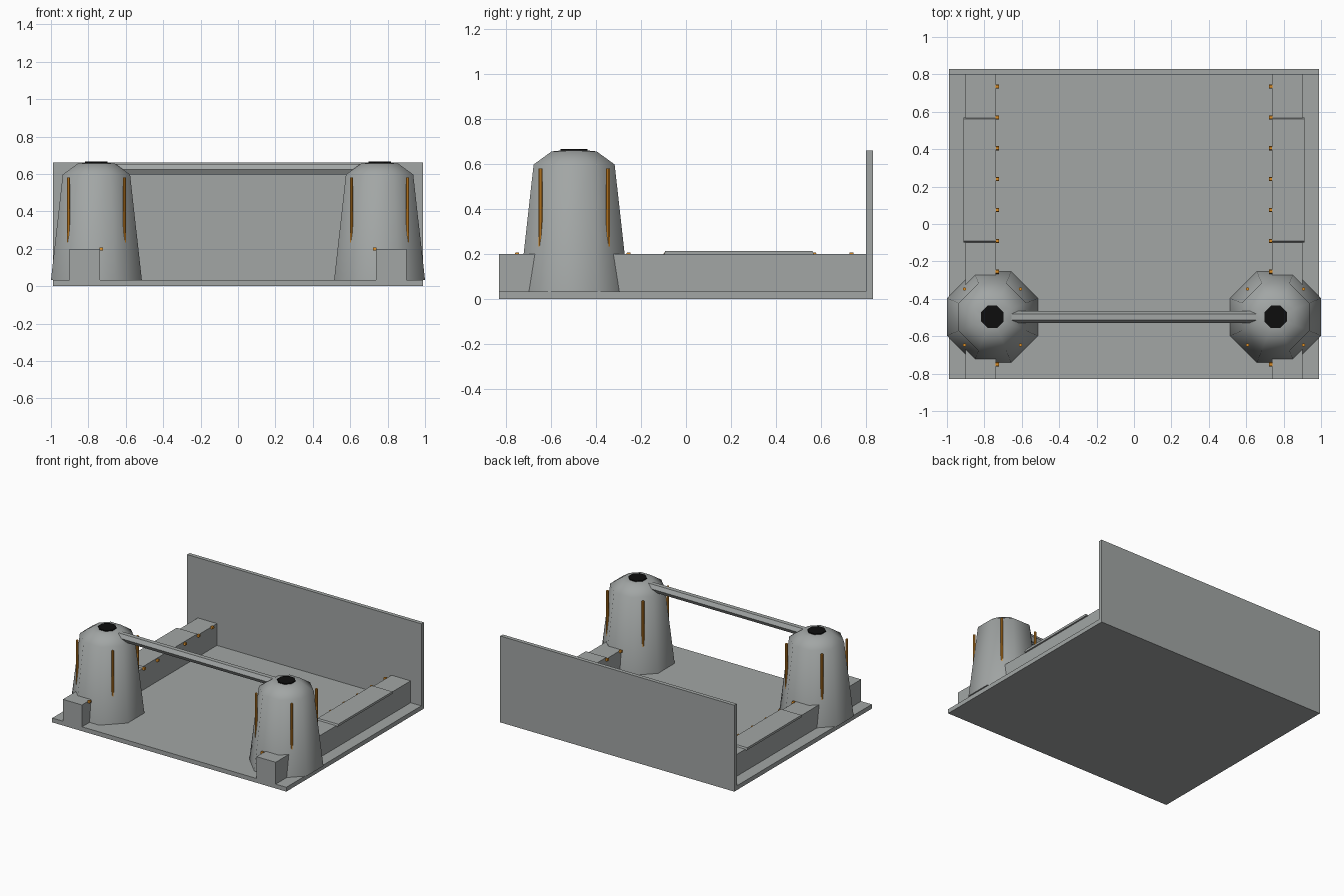
import bpy, bmesh, math
from mathutils import Matrix

cube = bpy.data.objects.get("Cube")
if cube:
    bpy.data.objects.remove(cube, do_unlink=True)


def material(name, color):
    m = bpy.data.materials.new(name)
    m.use_nodes = True
    m.diffuse_color = (*color, 1)
    bsdf = m.node_tree.nodes["Principled BSDF"]
    bsdf.inputs["Base Color"].default_value = (*color, 1)
    bsdf.inputs["Roughness"].default_value = 0.8
    return m


GREY = material("concrete grey", (0.36, 0.38, 0.375))
ORANGE = material("lamp orange", (0.72, 0.27, 0.02))
BLACK = material("vent black", (0.004, 0.004, 0.004))


def finish(name, bm, mat):
    bmesh.ops.recalc_face_normals(bm, faces=bm.faces)
    mesh = bpy.data.meshes.new(name)
    bm.to_mesh(mesh)
    bm.free()
    mesh.materials.append(mat)
    obj = bpy.data.objects.new(name, mesh)
    bpy.context.collection.objects.link(obj)
    return obj


def box(name, x, y, z, mat, top_inset=0):
    """Box from (min, max) ranges; the top can be drawn in along y."""
    bm = bmesh.new()
    bmesh.ops.create_cube(bm, size=1)
    for v in bm.verts:
        if v.co.z > 0:
            v.co.y -= math.copysign(top_inset / (y[1] - y[0]), v.co.y)
        for i, (lo, hi) in enumerate((x, y, z)):
            v.co[i] = lo + (v.co[i] + 0.5) * (hi - lo)
    return finish(name, bm, mat)


def prism(name, profile, center, mat, sides=8):
    """Stack of regular rings; profile holds (apothem, z)."""
    bm = bmesh.new()
    rings = []
    for apothem, z in profile:
        r = apothem / math.cos(math.pi / sides)
        angles = [(i + 0.5) * math.tau / sides for i in range(sides)]
        rings.append([bm.verts.new((center[0] + r * math.cos(a),
                                    center[1] + r * math.sin(a), z)) for a in angles])
    for a, b in zip(rings, rings[1:]):
        for i in range(sides):
            j = (i + 1) % sides
            bm.faces.new((a[i], a[j], b[j], b[i]))
    bm.faces.new(rings[0][::-1])
    bm.faces.new(rings[-1])
    return finish(name, bm, mat)


def smooth(obj, degrees):
    bpy.ops.object.select_all(action='DESELECT')
    obj.select_set(True)
    bpy.context.view_layer.objects.active = obj
    bpy.ops.object.shade_smooth_by_angle(angle=math.radians(degrees))


# Floor slab and rear wall
FLOOR = 0.033
box("floor_slab", (-0.99, 0.99), (-0.83, 0.83), (0, FLOOR), GREY)
box("rear_wall", (-0.99, 0.99), (0.8, 0.83), (FLOOR, 0.66), GREY)

TOWER_X, TOWER_Y = 0.757, -0.497
for side, s in (("left", 1), ("right", -1)):
    # Long beam with a raised plate
    box(f"{side}_beam", sorted((s * 0.738, s * 0.9)), (-0.83, 0.8), (FLOOR, 0.2), GREY)
    box(f"{side}_beam_plate", sorted((s * 0.738, s * 0.912)), (-0.1, 0.57),
        (0.195, 0.212), GREY, top_inset=0.008)

    # Row of small lamps along the inner beam edge
    for i in range(10):
        y = 0.735 - i * 0.165
        box(f"{side}_beam_lamp_{i + 1}", sorted((s * 0.722, s * 0.741)),
            (y - 0.011, y + 0.011), (0.19, 0.206), ORANGE, top_inset=0.003)

    # Tapered eight-sided tower with a dark cap
    center = (s * TOWER_X, TOWER_Y)
    tower = prism(f"{side}_tower",
                  [(0.243, FLOOR), (0.18, 0.597), (0.1, 0.655), (0.05, 0.66)], center, GREY)
    smooth(tower, 60)
    prism(f"{side}_tower_cap", [(0.06, 0.65), (0.06, 0.666)], center, BLACK)

    # Upright light rods on the diagonal faces
    for dx in (-1, 1):
        for dy in (-1, 1):
            label = ("front" if dy < 0 else "rear") + ("_outer" if dx == s else "_inner")
            prism(f"{side}_{label}_light_rod", [(0.0085, 0.22), (0.0085, 0.58)],
                  (center[0] + dx * 0.15, center[1] + dy * 0.15), ORANGE)

# Six-sided bridge beam joining the towers
bm = bmesh.new()
bmesh.ops.create_cone(bm, cap_ends=True, segments=6, radius1=0.033, radius2=0.033, depth=1.38)
bmesh.ops.rotate(bm, verts=bm.verts, matrix=Matrix.Rotation(math.pi / 2, 3, 'Y'))
# Turn a corner to face the front when needed, keeping the top flat
if max(v.co.z for v in bm.verts) > 0.031:
    bmesh.ops.rotate(bm, verts=bm.verts, matrix=Matrix.Rotation(math.pi / 6, 3, 'X'))
bmesh.ops.translate(bm, verts=bm.verts, vec=(0, TOWER_Y, 0.625))
finish("bridge_beam", bm, GREY)
